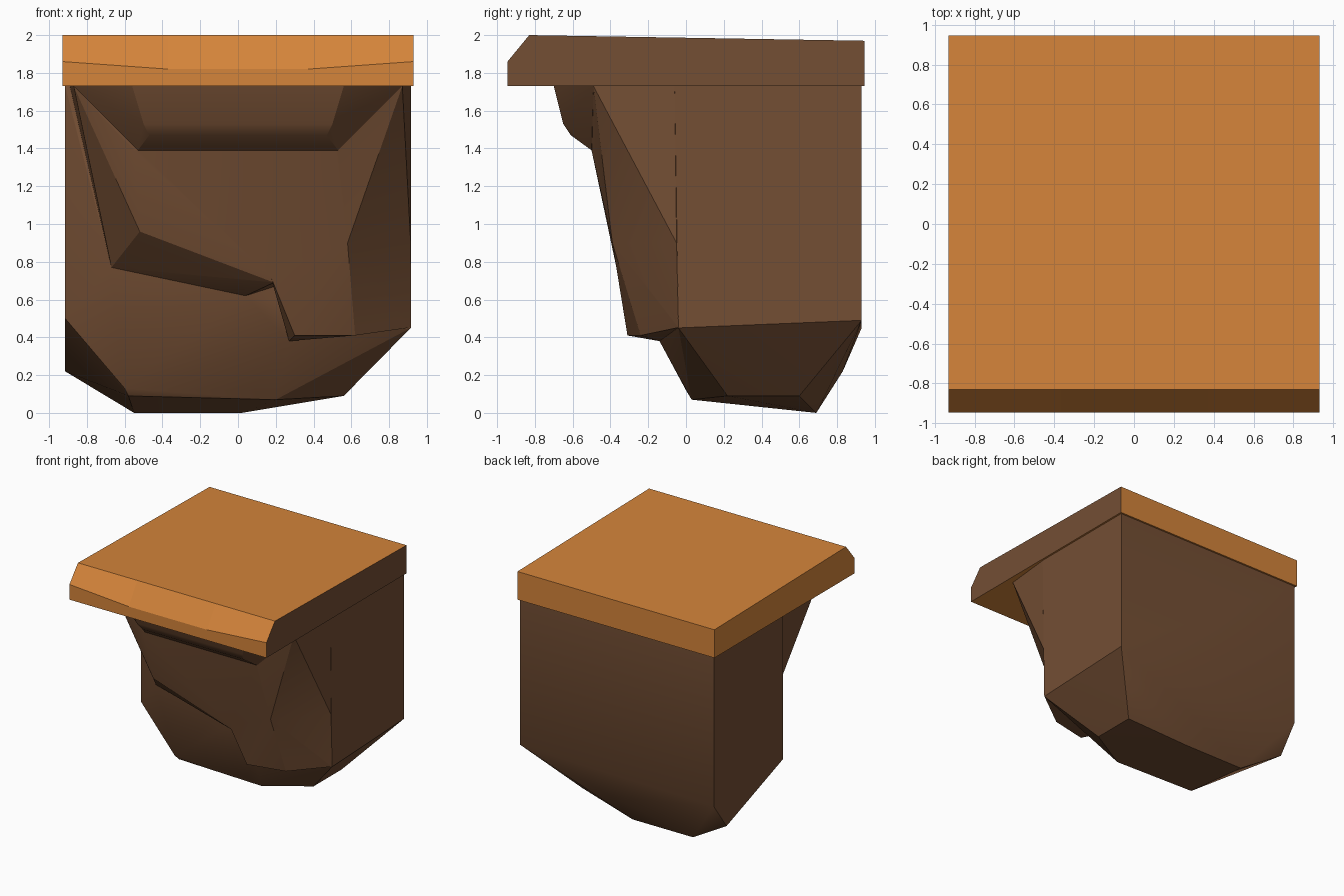
import bpy, bmesh, math

if "Cube" in bpy.data.objects:
    bpy.data.objects.remove(bpy.data.objects["Cube"])


def material(name, rgb):
    m = bpy.data.materials.new(name)
    m.diffuse_color = (*rgb, 1)
    m.use_nodes = True
    m.node_tree.nodes["Principled BSDF"].inputs["Base Color"].default_value = m.diffuse_color
    return m


orange = material("orange_sand", (0.66, 0.232, 0.043))
brown = material("brown_rock", (0.174, 0.077, 0.034))
TOP = 1.73


def to_object(name, bm, mats):
    bmesh.ops.recalc_face_normals(bm, faces=bm.faces)
    me = bpy.data.meshes.new(name)
    bm.to_mesh(me)
    bm.free()
    for m in mats:
        me.materials.append(m)
    ob = bpy.data.objects.new(name, me)
    bpy.context.collection.objects.link(ob)
    return ob


def hull(name, points):
    """Convex rock chunk around a few corner points."""
    bm = bmesh.new()
    for p in points:
        bm.verts.new(p)
    res = bmesh.ops.convex_hull(bm, input=bm.verts)
    inner = [v for v in bm.verts if not v.link_faces]
    bmesh.ops.delete(bm, geom=inner, context='VERTS')
    return to_object(name, bm, [brown])


# Main rock body with tapered underside
rock = hull("cliff_rock", [
    (-.915, 0, TOP), (-.915, .93, TOP), (.915, .93, TOP), (.915, -.06, TOP),
    (-.915, 0, .5), (-.915, .76, .22), (-.915, .93, .45),
    (.915, .93, .49), (.915, -.04, .45),
    (-.67, -.15, .77), (.04, -.19, .62), (.27, -.14, .38),
    (-.6, 0, .13), (.08, 0, .12), (-.58, .03, .09), (.2, .03, .07),
    (.56, .22, .09), (.56, .6, .09), (.11, .83, .22),
    (-.55, .69, 0), (.02, .69, 0), (.2, .64, .07)])

# Upper front outcrop, ending in the slanted ledge
upper = hull("upper_outcrop", [
    (-.87, -.49, TOP), (.87, -.49, TOP), (-.89, -.02, TOP), (.914, -.06, TOP),
    (-.55, -.5, 1.39), (.52, -.5, 1.39), (-.52, -.40, .96), (.58, -.39, .9),
    (-.67, -.15, .77), (.17, -.36, .73), (.19, -.35, .69), (.04, -.19, .62),
    (.914, -.05, .9), (-.6, .3, TOP), (.6, .3, TOP), (0, .3, .8)])

# Lower right outcrop
lower = hull("lower_outcrop", [
    (.17, -.36, .73), (.19, -.35, .69), (.58, -.39, .9), (.914, -.05, .9),
    (.30, -.31, .41), (.62, -.24, .41), (.914, -.04, .452), (.27, -.14, .38),
    (.3, .3, .9), (.7, .3, .9), (.5, .2, .5)])

# Overhanging brow under the slab
brow = hull("brow", [
    (s * x, y, z) for s in (-1, 1) for x, y, z in (
        (.87, -.49, TOP), (.56, -.70, TOP), (.50, -.65, 1.53),
        (.47, -.61, 1.47), (.53, -.50, 1.39), (.5, -.2, 1.45), (.6, -.2, TOP))])

# Fuse the rock chunks
for part in (upper, lower, brow):
    mod = rock.modifiers.new("fuse", 'BOOLEAN')
    mod.operation = 'UNION'
    mod.solver = 'EXACT'
    mod.object = part
    bpy.context.view_layer.objects.active = rock
    bpy.ops.object.modifier_apply(modifier=mod.name)
    bpy.data.objects.remove(part)
rock.select_set(True)
bpy.ops.object.shade_smooth_by_angle(angle=math.radians(22))

# Top slab: chamfered profile lofted along x, front lip dips in the middle
bm = bmesh.new()
rings = []
for x, lip in ((-.93, 1.86), (-.37, 1.82), (.37, 1.82), (.93, 1.86)):
    profile = ((-.945, TOP), (-.945, lip), (-.83, 2), (.945, 1.97), (.945, TOP))
    rings.append([bm.verts.new((x, y, z)) for y, z in profile])
for a, b in zip(rings, rings[1:]):
    for i in range(5):
        j = (i + 1) % 5
        bm.faces.new((a[i], a[j], b[j], b[i]))
bm.faces.new(rings[0])
bm.faces.new(rings[-1])
bmesh.ops.recalc_face_normals(bm, faces=bm.faces)
# The right end of the slab is bare rock
for f in bm.faces:
    f.material_index = 1 if f.normal.x > .9 else 0
to_object("top_slab", bm, [orange, brown])
